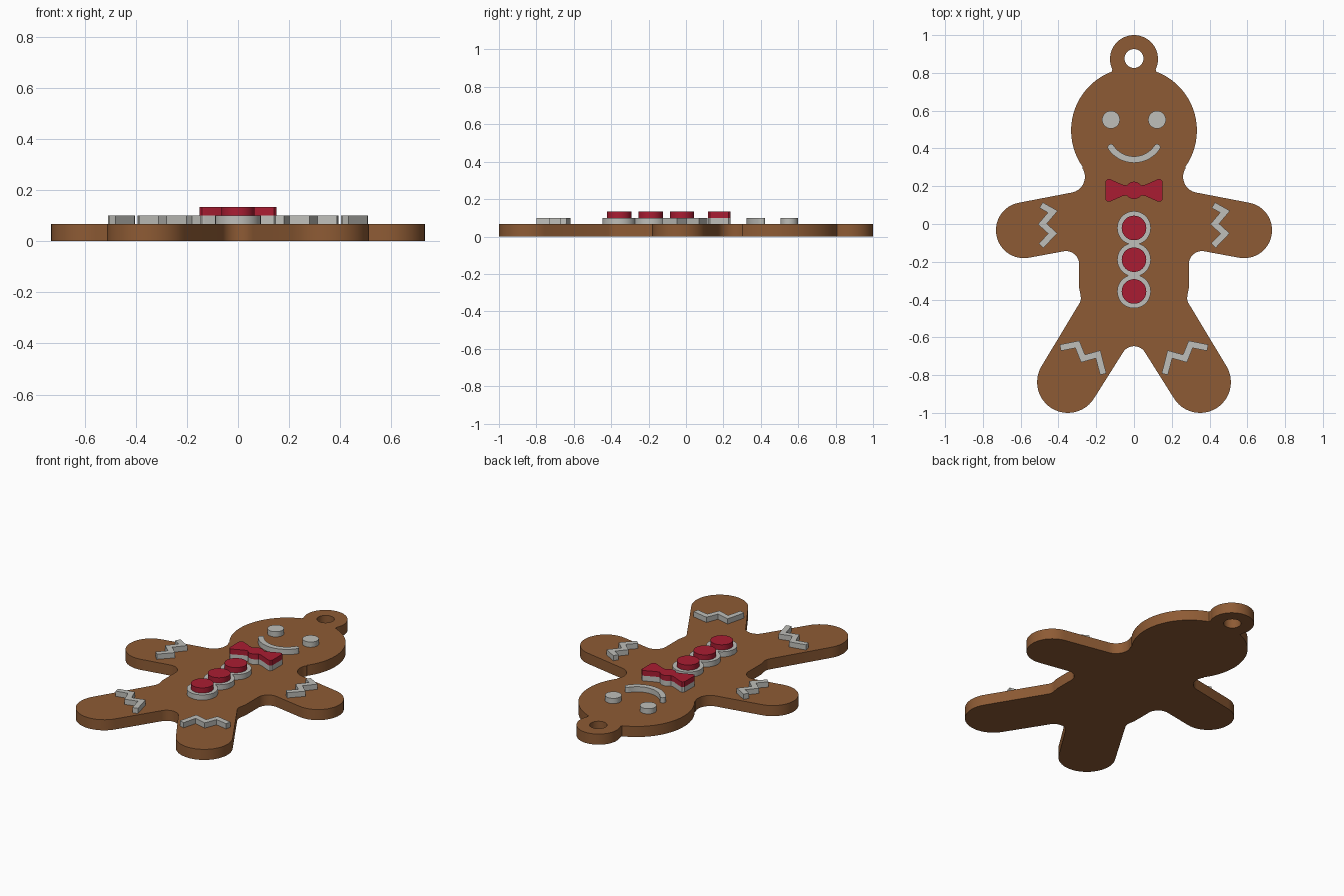
import bpy, bmesh
from math import sin, cos, radians
from mathutils import Vector

cube = bpy.data.objects.get("Cube")
if cube:
    bpy.data.objects.remove(cube, do_unlink=True)


def material(name, rgb):
    m = bpy.data.materials.new(name)
    m.use_nodes = True
    m.diffuse_color = (*rgb, 1)
    m.node_tree.nodes["Principled BSDF"].inputs["Base Color"].default_value = (*rgb, 1)
    return m


biscuit = material("biscuit brown", (0.27, 0.105, 0.035))
icing = material("icing white", (0.52, 0.52, 0.49))
candy = material("candy red", (0.40, 0.012, 0.032))

# Layer heights: biscuit, icing, candy
BASE, MID, TOP = 0.067, 0.1, 0.133


def arc(cx, cy, r, a0, a1, n=24):
    angles = [radians(a0 + (a1 - a0) * i / n) for i in range(n + 1)]
    return [(cx + r * cos(a), cy + r * sin(a)) for a in angles]


def circle(cx, cy, r, n=48):
    return arc(cx, cy, r, 0, 360, n)[:-1]


def mirror(pts):
    return [(-x, y) for x, y in pts]


def stroke(path, w):
    """Outline of a line of half-width w with mitred corners."""
    p = [Vector(q) for q in path]
    left, right = [], []
    for i, q in enumerate(p):
        d0 = (q - p[max(i - 1, 0)]).normalized() if i else (p[1] - q).normalized()
        d1 = (p[i + 1] - q).normalized() if i < len(p) - 1 else d0
        n0, n1 = Vector((-d0.y, d0.x)), Vector((-d1.y, d1.x))
        m = (n0 + n1).normalized()
        off = m * (w / m.dot(n0))
        left.append(tuple(q + off))
        right.append(tuple(q - off))
    return left + right[::-1]


def slab(name, loops, z0, z1, mat):
    """Fill the outlines (later ones are holes) and extrude from z0 to z1."""
    bm = bmesh.new()
    for loop in loops:
        vs = [bm.verts.new((x, y, z0)) for x, y in loop]
        for a, b in zip(vs, vs[1:] + vs[:1]):
            bm.edges.new((a, b))
    bmesh.ops.triangle_fill(bm, use_beauty=True, edges=bm.edges[:])
    ext = bmesh.ops.extrude_face_region(bm, geom=bm.faces[:], use_keep_orig=True)
    verts = [g for g in ext["geom"] if isinstance(g, bmesh.types.BMVert)]
    bmesh.ops.translate(bm, verts=verts, vec=(0, 0, z1 - z0))
    bmesh.ops.recalc_face_normals(bm, faces=bm.faces[:])
    me = bpy.data.meshes.new(name)
    bm.to_mesh(me)
    bm.free()
    me.materials.append(mat)
    ob = bpy.data.objects.new(name, me)
    bpy.context.collection.objects.link(ob)
    bpy.ops.object.select_all(action="DESELECT")
    ob.select_set(True)
    bpy.context.view_layer.objects.active = ob
    bpy.ops.object.shade_smooth_by_angle(angle=radians(30))
    return ob


# Body: one half outline from hanging loop to crotch, then mirrored
half = arc(0, 0.873, 0.127, 90, -25)             # hanging loop
half += [(0.117, 0.807)]
half += arc(0, 0.495, 0.333, 65, -35.4)          # head
half += arc(0.345, 0.25, 0.085, 144.6, 259.5)[1:]  # neck
half += arc(0.583, -0.033, 0.148, 79.5, -100.5)  # hand
half += arc(0.36, -0.2134, 0.07, 79.5, 180)      # armpit
half += [(0.29, -0.34), (0.283, -0.375), (0.281, -0.395), (0.286, -0.415)]  # hip
half += arc(0.35, -0.837, 0.163, 31.2, -148.8)   # foot
half += arc(0, -0.715, 0.068, 31.2, 90)          # crotch
outline = half + mirror(half)[-2:0:-1]
slab("gingerbread_body", [outline, circle(0, 0.876, 0.05)], 0, BASE, biscuit)

# Face
for side, s in (("left", 1), ("right", -1)):
    slab(side + "_eye", [circle(s * 0.122, 0.552, 0.047)], BASE, MID, icing)
R, SPAN, W = 0.148, 56, 0.017
a0, a1 = 270 - SPAN, 270 + SPAN
tips = [(R * cos(radians(a)), 0.489 + R * sin(radians(a))) for a in (a0, a1)]
smile = arc(0, 0.489, R + W, a0, a1)
smile += arc(*tips[1], W, a1, a1 + 180, 8)[1:-1]
smile += arc(0, 0.489, R - W, a1, a0)
smile += arc(*tips[0], W, a0 + 180, a0 + 360, 8)[1:-1]
slab("smile", [smile], BASE, MID, icing)

# Bow tie: icing layer under a candy layer
BOW_Y = 0.178
wing = arc(0, BOW_Y, 0.046, 90, 35, 6) + [(0.06, BOW_Y + 0.03)]
wing += [(0.128, BOW_Y + 0.06), (0.14, BOW_Y + 0.06), (0.15, BOW_Y + 0.05)]
wing += [(x, 2 * BOW_Y - y) for x, y in wing[::-1]]
bow = wing + mirror(wing)[-2:0:-1]
slab("bow_tie_icing", [bow], BASE, MID, icing)
slab("bow_tie", [bow], MID, TOP, candy)

# Buttons
for i in range(3):
    y = -0.021 - 0.168 * i
    slab(f"button_icing_{i + 1}", [circle(0, y, 0.089)], BASE, MID, icing)
    slab(f"button_{i + 1}", [circle(0, y, 0.065)], MID, TOP, candy)

# Zigzag icing on arms and legs
cuff = [(0.42, 0.1), (0.482, 0.065), (0.427, 0.0), (0.482, -0.05), (0.42, -0.115)]
slab("left_arm_icing", [stroke(cuff, 0.017)], BASE, MID, icing)
slab("right_arm_icing", [stroke([(x - 0.912, y) for x, y in cuff], 0.017)], BASE, MID, icing)
anklet = [(0.39, -0.655), (0.3, -0.637), (0.27, -0.712), (0.19, -0.69), (0.163, -0.795)]
slab("left_leg_icing", [stroke(anklet, 0.017)], BASE, MID, icing)
slab("right_leg_icing", [stroke(mirror(anklet), 0.017)], BASE, MID, icing)
